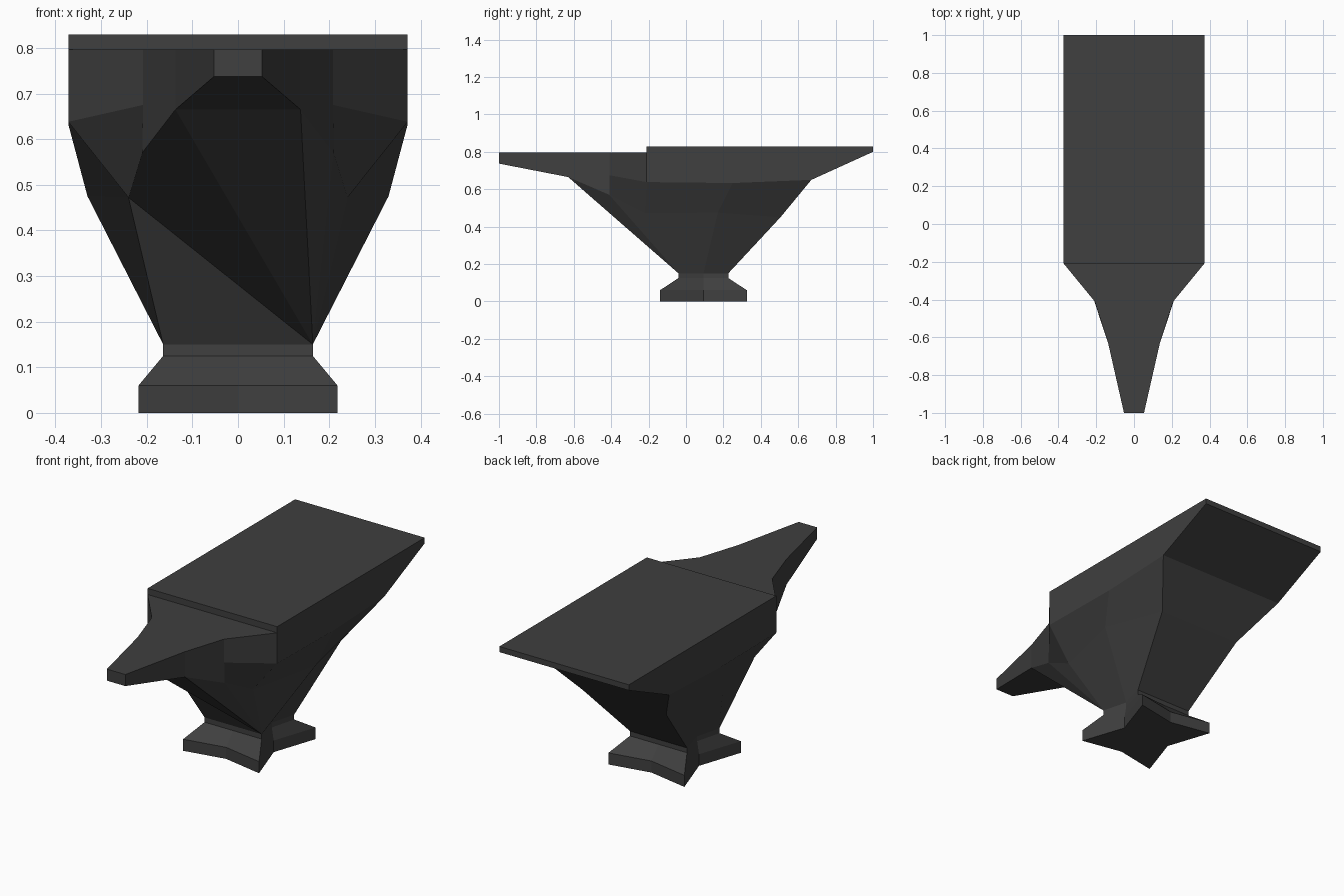
import bpy, bmesh

if "Cube" in bpy.data.objects:
    bpy.data.objects.remove(bpy.data.objects["Cube"])

iron = bpy.data.materials.new("dark_iron")
iron.diffuse_color = (0.05, 0.05, 0.05, 1)
iron.use_nodes = True
iron.node_tree.nodes["Principled BSDF"].inputs["Base Color"].default_value = iron.diffuse_color


def finish(name, bm):
    bmesh.ops.recalc_face_normals(bm, faces=bm.faces)
    me = bpy.data.meshes.new(name)
    bm.to_mesh(me)
    bm.free()
    me.materials.append(iron)
    ob = bpy.data.objects.new(name, me)
    bpy.context.collection.objects.link(ob)
    return ob


# Foot and neck: loft of four-cornered star rings
CY = 0.093


def ring(bm, z, hx, hy, in_x, in_y):
    mx, my = hx - in_x, hy - in_y
    pts = [(hx, -hy), (mx, 0), (hx, hy), (0, my),
           (-hx, hy), (-mx, 0), (-hx, -hy), (0, -my)]
    return [bm.verts.new((x, CY + y, z)) for x, y in pts]


bm = bmesh.new()
rings = [ring(bm, *r) for r in [
    (0.0, 0.218, 0.232, 0.078, 0.042),
    (0.06, 0.218, 0.232, 0.078, 0.042),
    (0.125, 0.164, 0.133, 0.035, 0.0),
    (0.15, 0.164, 0.133, 0.035, 0.0)]]
bm.faces.new(rings[0])
for a, b in zip(rings, rings[1:]):
    for i in range(8):
        j = (i + 1) % 8
        bm.faces.new((a[i], a[j], b[j], b[i]))
finish("foot", bm)

# Body: right-half points; faces are mirrored across x = 0
P = {
    # side columns: front, middle and rear, from neck to block edge
    "f0": (0.164, -0.04, 0.15), "f1": (0.24, -0.22, 0.472), "f2": (0.372, -0.21, 0.638),
    "m0": (0.129, 0.093, 0.15), "m1": (0.33, 0.17, 0.475), "m2": (0.372, 0.25, 0.633),
    "r0": (0.164, 0.226, 0.15), "r1": (0.24, 0.505, 0.45), "r2": (0.372, 0.67, 0.65),
    # block
    "heel": (0.372, 1.0, 0.80), "heel_top": (0.372, 1.0, 0.829),
    "step": (0.372, -0.21, 0.797), "step_top": (0.372, -0.21, 0.829),
    # horn
    "h1": (0.21, -0.41, 0.57), "h1_mid": (0.208, -0.41, 0.675), "h1_top": (0.208, -0.41, 0.797),
    "h2": (0.137, -0.63, 0.665), "h2_top": (0.137, -0.63, 0.797),
    "tip": (0.053, -1.0, 0.737), "tip_top": (0.053, -1.0, 0.797),
}
bm = bmesh.new()
V = {1: {}, -1: {}}
for n, (x, y, z) in P.items():
    for s in V:
        V[s][n] = bm.verts.new((s * x, y, z))


def sides(names):
    for s in V:
        bm.faces.new([V[s][n] for n in names.split()])


def across(*names):
    for a, b in zip(names, names[1:]):
        bm.faces.new((V[1][a], V[-1][a], V[-1][b], V[1][b]))


# flanks, block sides and horn sides
for f in ["f0 m0 m1 f1", "m0 r0 r1 m1", "f1 m1 m2 f2", "m1 r1 r2 m2",
          "f2 m2 r2 heel heel_top step_top step", "f1 f2 h1_mid h1",
          "f2 step h1_top h1_mid", "h1 h1_mid h1_top h2_top h2", "h2 h2_top tip_top tip"]:
    sides(f)
# rear underside, heel, block top, step, horn top, tip and horn bottom
across("r0", "r1", "r2", "heel", "heel_top", "step_top", "step",
       "h1_top", "h2_top", "tip_top", "tip", "h2")
# front underside, fanned from one neck corner
R, L = V[1], V[-1]
loop = [L["f0"], L["f1"], L["h1"], L["h2"], R["h2"], R["h1"], R["f1"]]
for a, b in zip(loop, loop[1:]):
    bm.faces.new((R["f0"], a, b))
finish("anvil_body", bm)
